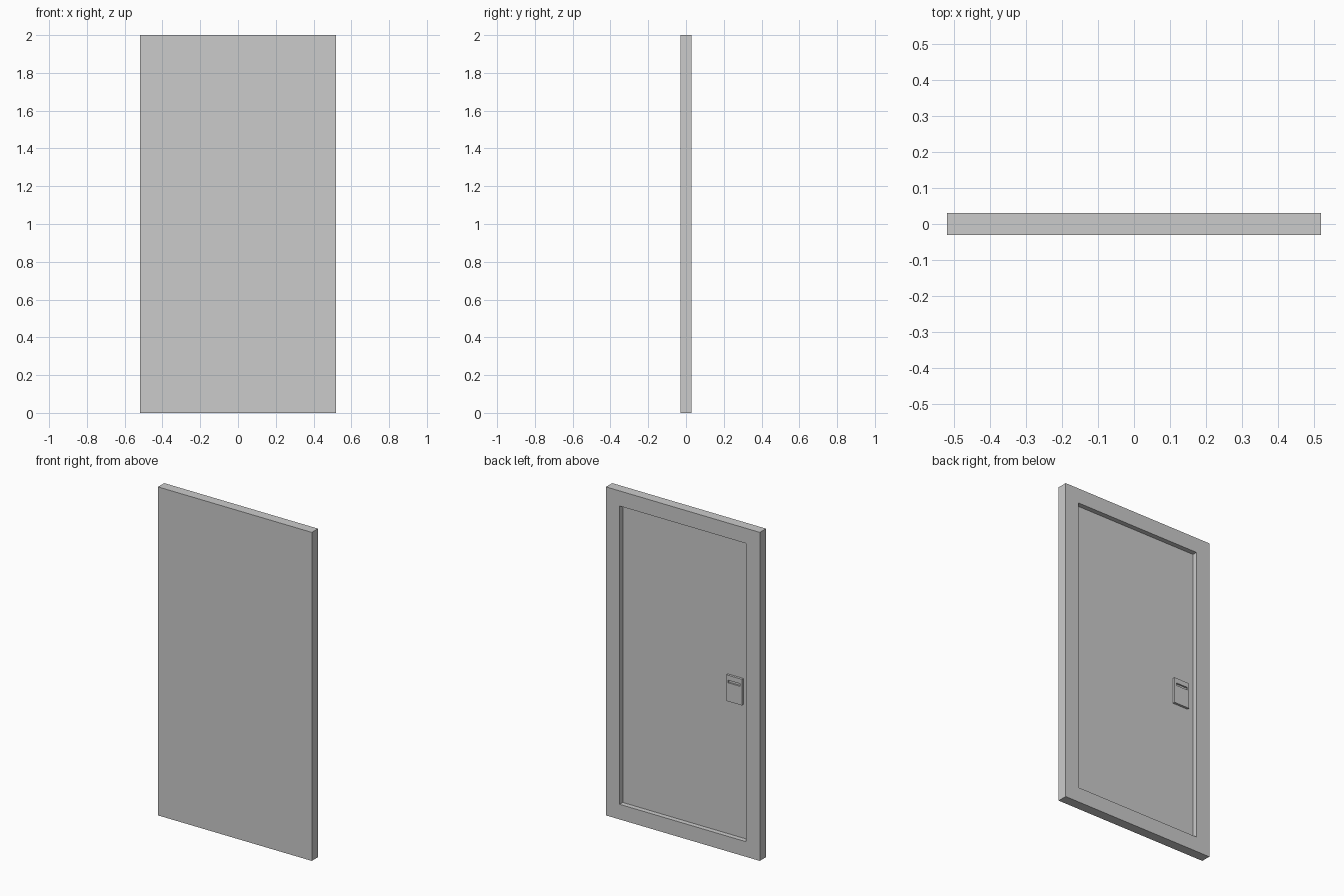
import bpy, bmesh

if "Cube" in bpy.data.objects:
    bpy.data.objects.remove(bpy.data.objects["Cube"])


def recessed_box(name, x, y, z, rx, rz, depth):
    """Box with a rectangular pocket sunk into its back (+y) face."""
    bm = bmesh.new()
    bmesh.ops.create_cube(bm, size=1)
    for v in bm.verts:
        v.co = [lo + (c + 0.5) * (hi - lo) for c, (lo, hi) in zip(v.co, (x, y, z))]
    bm.normal_update()
    back = max(bm.faces, key=lambda f: f.normal.y)
    # rim
    bmesh.ops.inset_region(bm, faces=[back], thickness=0.005)
    mid = back.calc_center_median()
    for v in back.verts:
        v.co.x = rx[1] if v.co.x > mid.x else rx[0]
        v.co.z = rz[1] if v.co.z > mid.z else rz[0]
    # pocket walls and floor
    floor = bmesh.ops.extrude_discrete_faces(bm, faces=[back])["faces"][0]
    for v in floor.verts:
        v.co.y -= depth
    bmesh.ops.recalc_face_normals(bm, faces=bm.faces)
    mesh = bpy.data.meshes.new(name)
    bm.to_mesh(mesh)
    bm.free()
    obj = bpy.data.objects.new(name, mesh)
    bpy.context.collection.objects.link(obj)
    return obj


W, T, H, B = 0.518, 0.03, 2.0, 0.092

# Door slab: flat front, framed panel sunk into the back
recessed_box("door_panel", (-W, W), (-T, T), (0, H), (B - W, W - B), (B, H - B), 0.03)

# Lock plate with a narrow slot
recessed_box("lock_plate", (-0.386, -0.281), (0, 0.014), (0.905, 1.064),
             (-0.374, -0.294), (1.018, 1.034), 0.01)
